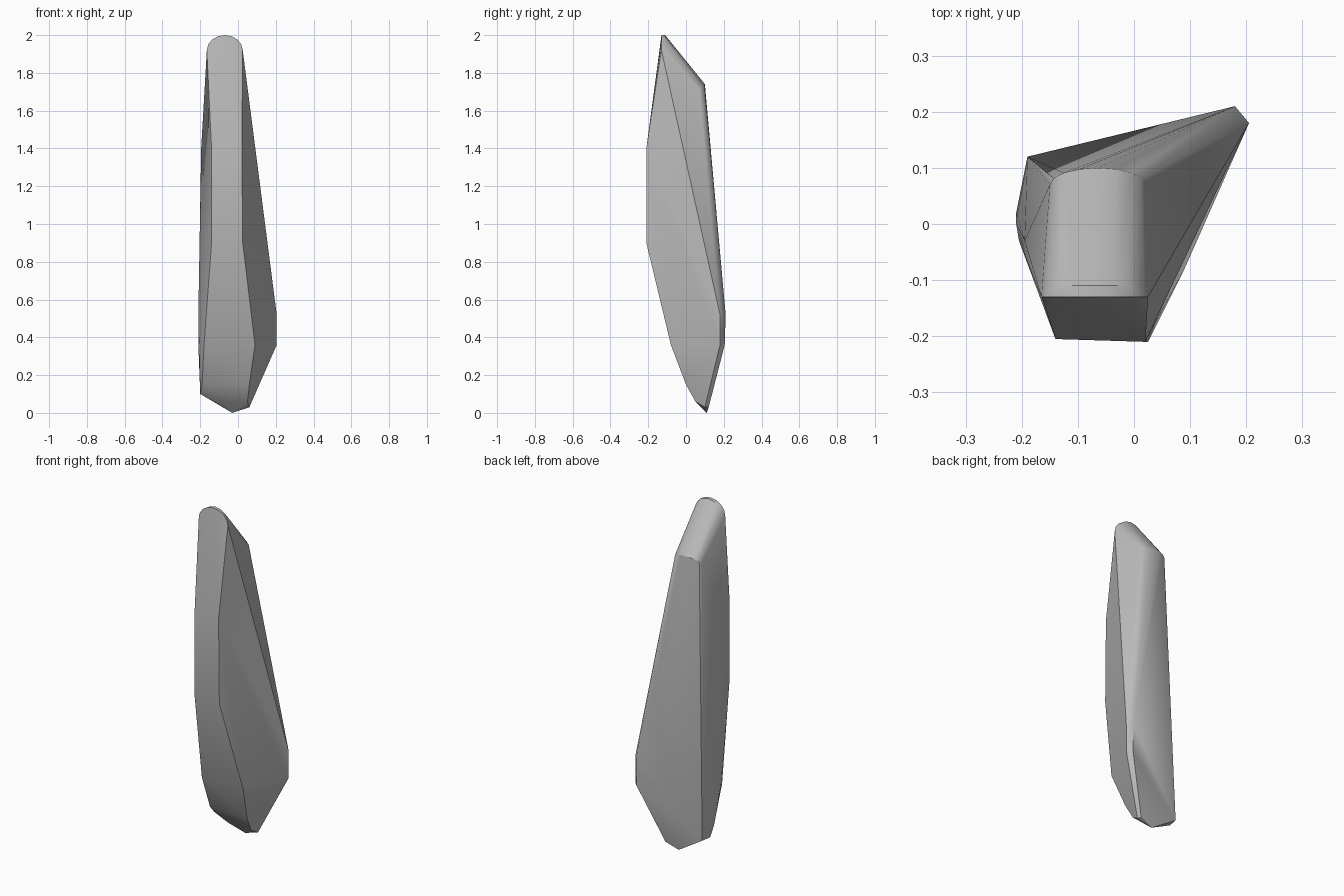
import bpy
import bmesh
import math

# Remove only the default cube
default_cube = bpy.data.objects.get("Cube")
if default_cube:
    bpy.data.objects.remove(default_cube, do_unlink=True)


def make_material(name, colour):
    material = bpy.data.materials.new(name)
    material.use_nodes = True
    material.diffuse_color = colour
    shader = next(n for n in material.node_tree.nodes if n.type == "BSDF_PRINCIPLED")
    shader.inputs["Base Color"].default_value = colour
    shader.inputs["Roughness"].default_value = 0.8
    return material


def section(height, *corners):
    """Horizontal outline: its corners lifted to one height."""
    return [(x, y, height) for x, y in corners]


def crown_arc(centre_x, y, base, half_width, rise, lean, steps=8):
    """Rounded crown profile, leaning in depth towards its middle."""
    points = []
    for i in range(steps + 1):
        angle = math.pi * i / steps
        points.append((centre_x - half_width * math.cos(angle),
                       y + lean * math.sin(angle),
                       base + rise * math.sin(angle)))
    return points


def faceted_stone(name, points, material):
    """Wrap the corner points in one faceted skin."""
    bm = bmesh.new()
    for point in points:
        bm.verts.new(point)
    bmesh.ops.convex_hull(bm, input=bm.verts[:])
    loose = [v for v in bm.verts if not v.link_faces]
    bmesh.ops.delete(bm, geom=loose, context="VERTS")
    bmesh.ops.dissolve_limit(bm, angle_limit=math.radians(1),
                             verts=bm.verts[:], edges=bm.edges[:])
    bmesh.ops.recalc_face_normals(bm, faces=bm.faces[:])
    mesh = bpy.data.meshes.new(name)
    bm.to_mesh(mesh)
    bm.free()
    mesh.materials.append(material)
    stone = bpy.data.objects.new(name, mesh)
    bpy.context.collection.objects.link(stone)
    bpy.ops.object.select_all(action="DESELECT")
    bpy.context.view_layer.objects.active = stone
    stone.select_set(True)
    bpy.ops.object.shade_smooth_by_angle(angle=math.radians(28))
    return stone


# Pointed foot, offset to the back
foot = (section(0, (-0.03, 0.11))
        + section(0.03, (0.06, 0.1), (0.05, 0.12))
        + section(0.06, (-0.11, 0.06), (0.05, 0.05))
        + section(0.1, (-0.19, 0.12), (-0.2, 0.06))
        + section(0.15, (-0.19, 0.01), (0.06, 0)))

# Wide belly with a blunt corner at the back
belly = (section(0.36, (-0.205, -0.03), (-0.18, -0.08), (0.09, -0.08),
                 (0.205, 0.18), (0.18, 0.205), (-0.21, 0.02))
         + section(0.52, (0.205, 0.18), (0.18, 0.21), (-0.21, 0)))

# Flat front strip and the narrowing left flank
shaft = (section(0.9, (-0.14, -0.205), (0.025, -0.21))
         + section(1.4, (-0.14, -0.205), (0.02, -0.21), (-0.195, -0.03)))

# Rounded crown sloping down to the back
crown = (crown_arc(-0.07, -0.13, 1.92, 0.095, 0.08, 0)
         + crown_arc(-0.07, -0.11, 1.91, 0.09, 0.09, 0)
         + crown_arc(-0.065, 0.07, 1.71, 0.085, 0.03, 0.03))

stone_grey = make_material("stone grey", (0.5, 0.5, 0.5, 1))
faceted_stone("standing_stone", foot + belly + shaft + crown, stone_grey)
